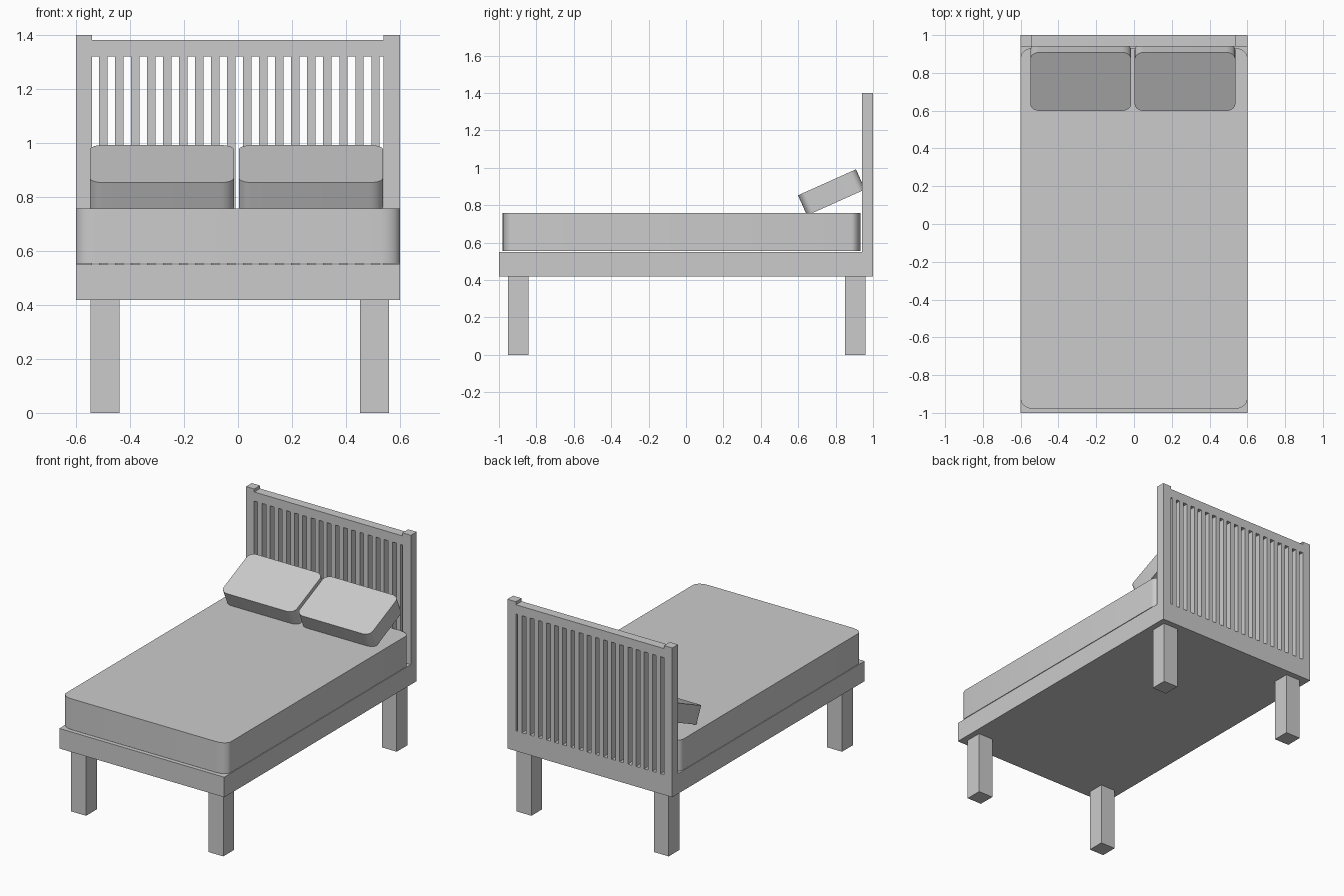
import bpy, math
from mathutils import Matrix, Vector

if "Cube" in bpy.data.objects:
    bpy.data.objects.remove(bpy.data.objects["Cube"])


def add_mesh(name, verts, faces):
    me = bpy.data.meshes.new(name)
    me.from_pydata(verts, [], faces)
    me.update()
    ob = bpy.data.objects.new(name, me)
    bpy.context.collection.objects.link(ob)
    return ob


def box(name, x0, x1, y0, y1, z0, z1):
    verts = [(x, y, z) for z in (z0, z1) for x, y in ((x0, y0), (x1, y0), (x1, y1), (x0, y1))]
    faces = [(3, 2, 1, 0), (4, 5, 6, 7)] + [(i, (i + 1) % 4, 4 + (i + 1) % 4, 4 + i) for i in range(4)]
    return add_mesh(name, verts, faces)


def rounded_slab(name, w, d, h, rx, ry, seg=7):
    """Slab centred on its origin with rounded (elliptical) plan corners."""
    ring = []
    for k, (sx, sy) in enumerate(((1, 1), (-1, 1), (-1, -1), (1, -1))):
        for i in range(seg + 1):
            a = math.pi / 2 * (k + i / seg)
            ring.append((sx * (w / 2 - rx) + rx * math.cos(a),
                         sy * (d / 2 - ry) + ry * math.sin(a)))
    n = len(ring)
    verts = [(x, y, z) for z in (-h / 2, h / 2) for x, y in ring]
    faces = [tuple(reversed(range(n))), tuple(range(n, 2 * n))]
    faces += [(i, (i + 1) % n, n + (i + 1) % n, n + i) for i in range(n)]
    ob = add_mesh(name, verts, faces)
    bpy.ops.object.select_all(action='DESELECT')
    ob.select_set(True)
    bpy.context.view_layer.objects.active = ob
    bpy.ops.object.shade_smooth_by_angle(angle=math.radians(35))
    return ob


# Base frame and legs
FRAME_TOP = 0.55
box("bed_frame", -0.6, 0.6, -1, 1, 0.418, FRAME_TOP)
for side, x in (("left", -0.547), ("right", 0.452)):
    for end, y in (("front", -0.952), ("back", 0.85)):
        box(f"{end}_{side}_leg", x, x + 0.108, y, y + 0.111, 0, 0.418)

# Headboard posts, top rail and slats
HB = (0.94, 1.0)
box("left_post", -0.6, -0.54, *HB, FRAME_TOP, 1.4)
box("right_post", 0.538, 0.6, *HB, FRAME_TOP, 1.4)
box("headboard_rail", -0.54, 0.538, *HB, 1.32, 1.38)
for i in range(18):
    x = -0.499 + i * 0.0593
    box(f"headboard_slat_{i + 1}", x - 0.0155, x + 0.0155, *HB, FRAME_TOP, 1.32)

# Mattress
mattress = rounded_slab("mattress", 1.2, 1.913, 0.203, 0.075, 0.05)
mattress.location = (0, -0.0235, 0.6555)

# Pillows leaning on the headboard
tilt = math.atan2(0.139, 0.31)
for name, x in (("left_pillow", -0.282), ("right_pillow", 0.27)):
    pillow = rounded_slab(name, 0.533, 0.34, 0.118, 0.05, 0.04)
    pillow.rotation_euler = (tilt, 0, 0)
    pillow.location = (x, 0.778, 0.8685)
